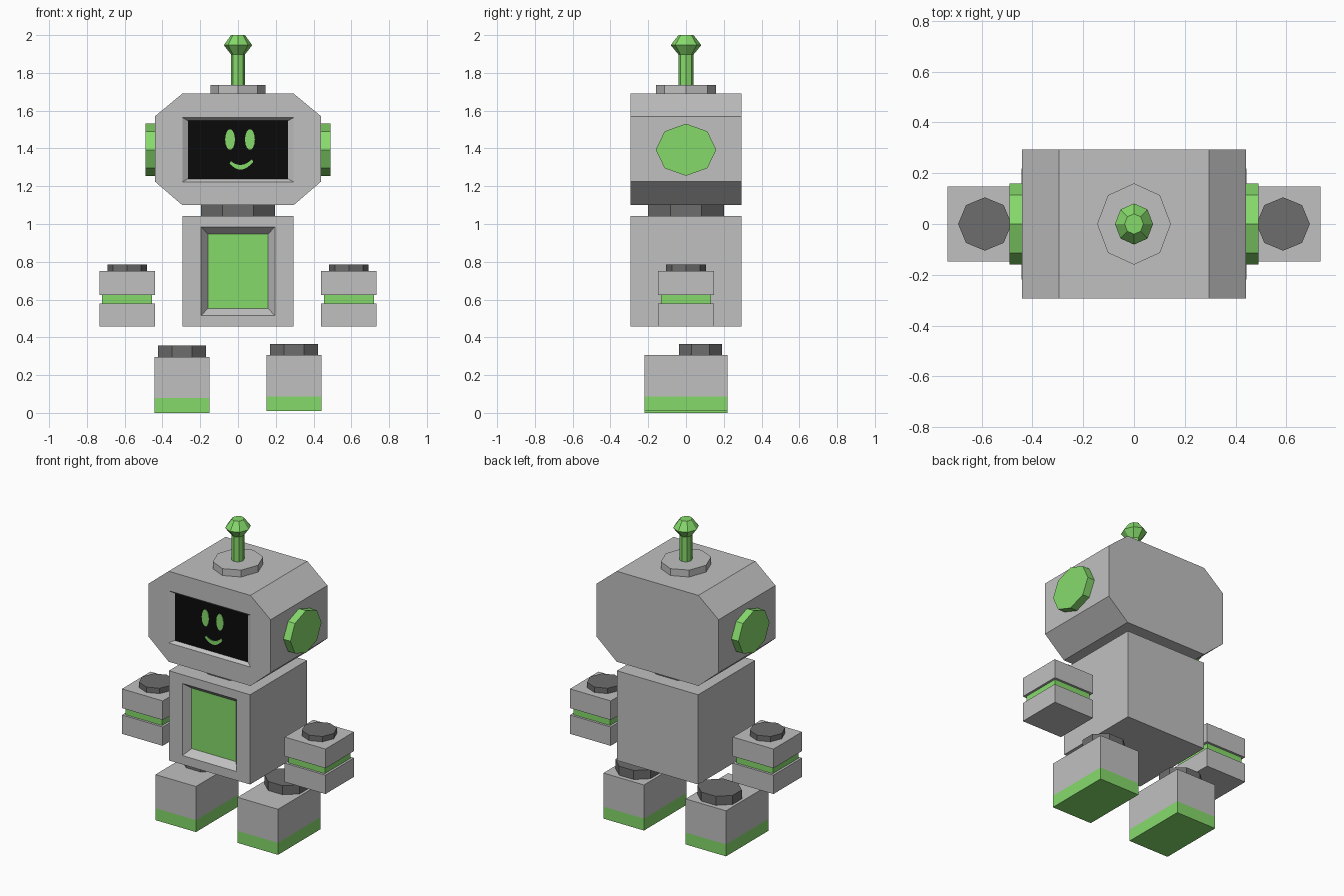
import bpy, bmesh, math
from math import sin, cos, pi

if "Cube" in bpy.data.objects:
    bpy.data.objects.remove(bpy.data.objects["Cube"])


def material(name, rgb):
    m = bpy.data.materials.new(name)
    m.diffuse_color = (*rgb, 1)
    m.use_nodes = True
    m.node_tree.nodes["Principled BSDF"].inputs["Base Color"].default_value = m.diffuse_color
    return m


GRAY = material("light gray", (0.53, 0.53, 0.53))
DARK = material("dark gray", (0.155, 0.155, 0.155))
GREEN = material("green", (0.24, 0.70, 0.148))
BLACK = material("screen black", (0.003, 0.003, 0.003))


def loft(name, rings, mats, rule=None, cap_start=True):
    """Skin a list of equal-length point rings, capping the ends."""
    bm = bmesh.new()
    vs = [[bm.verts.new(p) for p in r] for r in rings]
    n = len(rings[0])
    for a, b in zip(vs, vs[1:]):
        for i in range(n):
            j = (i + 1) % n
            bm.faces.new((a[i], a[j], b[j], b[i]))
    if cap_start:
        bm.faces.new(vs[0][::-1])
    bm.faces.new(vs[-1])
    bmesh.ops.recalc_face_normals(bm, faces=bm.faces[:])
    me = bpy.data.meshes.new(name)
    bm.to_mesh(me)
    bm.free()
    for m in mats:
        me.materials.append(m)
    ob = bpy.data.objects.new(name, me)
    bpy.context.collection.objects.link(ob)
    paint(ob, rule)
    return ob


def paint(ob, rule):
    if rule:
        for p in ob.data.polygons:
            p.material_index = int(rule(p.center, p.normal))


def oval(rx, ry, n=8, flat=False):
    off = pi / n if flat else 0
    k = 1 / cos(pi / n) if flat else 1
    return [(rx * k * cos(off + 2 * pi * i / n), ry * k * sin(off + 2 * pi * i / n)) for i in range(n)]


def rect(x, y):
    return [(-x, -y), (x, -y), (x, y), (-x, y)]


def ring_z(pts, z, cx=0, cy=0):
    return [(cx + a, cy + b, z) for a, b in pts]


def ring_y(pts, y, cx=0, cz=0):
    return [(cx + a, y, cz + b) for a, b in pts]


def recess(ob, outer, inner, depth, cz, front=-0.293):
    """Cut a bevelled recess in the front face and colour its floor."""
    s = 0.2   # continue the taper slightly in front of the face
    out = [(o[0] + s * (o[0] - i[0]), o[1] + s * (o[1] - i[1])) for o, i in zip(outer, inner)]
    cut = loft(ob.name + "_cutter", [ring_y(out, front - s * depth, 0, cz),
                                     ring_y(inner, front + depth, 0, cz)], ob.data.materials[:])
    cut.hide_render = True
    mod = ob.modifiers.new("recess", 'BOOLEAN')
    mod.operation, mod.solver, mod.object = 'DIFFERENCE', 'EXACT', cut
    bpy.context.view_layer.objects.active = ob
    bpy.ops.object.modifier_apply(modifier=mod.name)
    bpy.data.objects.remove(cut)
    paint(ob, lambda c, n: n.y < -0.9 and c.y > front + depth * 0.5)


# Head: chamfered block with recessed screen
profile = [(-.295, 1.10), (.295, 1.10), (.44, 1.225), (.44, 1.57),
           (.295, 1.69), (-.295, 1.69), (-.44, 1.57), (-.44, 1.225)]
head = loft("head", [ring_y(profile, -.293), ring_y(profile, .293)], [GRAY, BLACK])
recess(head, rect(.295, .17), rect(.265, .154), .02, 1.393)

# Eyes and smile: thin plates on the screen
for side, x in (("left", -.042), ("right", .063)):
    e = oval(.026, .055, 14)
    loft(side + "_eye", [ring_y(e, -.277, x, 1.447), ring_y(e, -.272, x, 1.447)], [GREEN])
arc = [(-1 + i / 4) for i in range(9)]
smile = [(.018 + .062 * t, 1.288 + .036 * t * t + .005 * t) for t in arc]
smile += [(.018 + .056 * t, 1.313 + .025 * t * t + .005 * t) for t in reversed(arc)]
loft("smile", [ring_y(smile, -.277), ring_y(smile, -.272)], [GREEN])

# Ears
for side, s in (("left", -1), ("right", 1)):
    o = oval(.16, .138)
    loft(side + "_ear", [[(s * x, a, 1.393 + b) for a, b in o] for x in (.44, .49)],
         [GREEN], cap_start=False)

# Antenna: base plate, rod and faceted knob
o = oval(.145, .16)
loft("antenna_base", [ring_z(o, 1.69), ring_z(o, 1.735)], [GRAY], cap_start=False)
loft("antenna", [ring_z(oval(r, r * 1.08), z) for r, z in
                 ((.037, 1.735), (.037, 1.897), (.075, 1.947), (.037, 2.0))],
     [GREEN], cap_start=False)

# Neck
o = oval(.195, .2, flat=True)
loft("neck", [ring_z(o, 1.04), ring_z(o, 1.10)], [DARK], cap_start=False)

# Body with recessed chest panel
b = rect(.293, .293)
body = loft("body", [ring_z(b, .457), ring_z(b, 1.042)], [GRAY, GREEN])
recess(body, rect(.195, .235), rect(.16, .197), .045, .75)

for side, s in (("left", -1), ("right", 1)):
    # Hands with a green band in a groove, and wrist joints
    hx = s * .587
    big, small = rect(.147, .147), rect(.132, .132)
    loft(side + "_hand",
         [ring_z(p, z, hx) for p, z in ((big, .457), (big, .58), (small, .58),
                                        (small, .625), (big, .625), (big, .75))],
         [GRAY, GREEN], lambda c, n: .585 < c.z < .62)
    o = oval(.105, .105)
    loft(side + "_wrist", [ring_z(o, .75, hx), ring_z(o, .785, hx)], [DARK], cap_start=False)

    # Feet with green soles, and ankle joints
    fx, z0 = s * .296, (.01 if s > 0 else 0)
    f = rect(.146, .219)
    loft(side + "_foot", [ring_z(f, z0 + z, fx) for z in (0, .078, .297)],
         [GRAY, GREEN], lambda c, n: c.z < .1)
    o = oval(.127, .114, flat=True)
    loft(side + "_ankle", [ring_z(o, z0 + z, fx, .077) for z in (.297, .356)],
         [DARK], cap_start=False)
